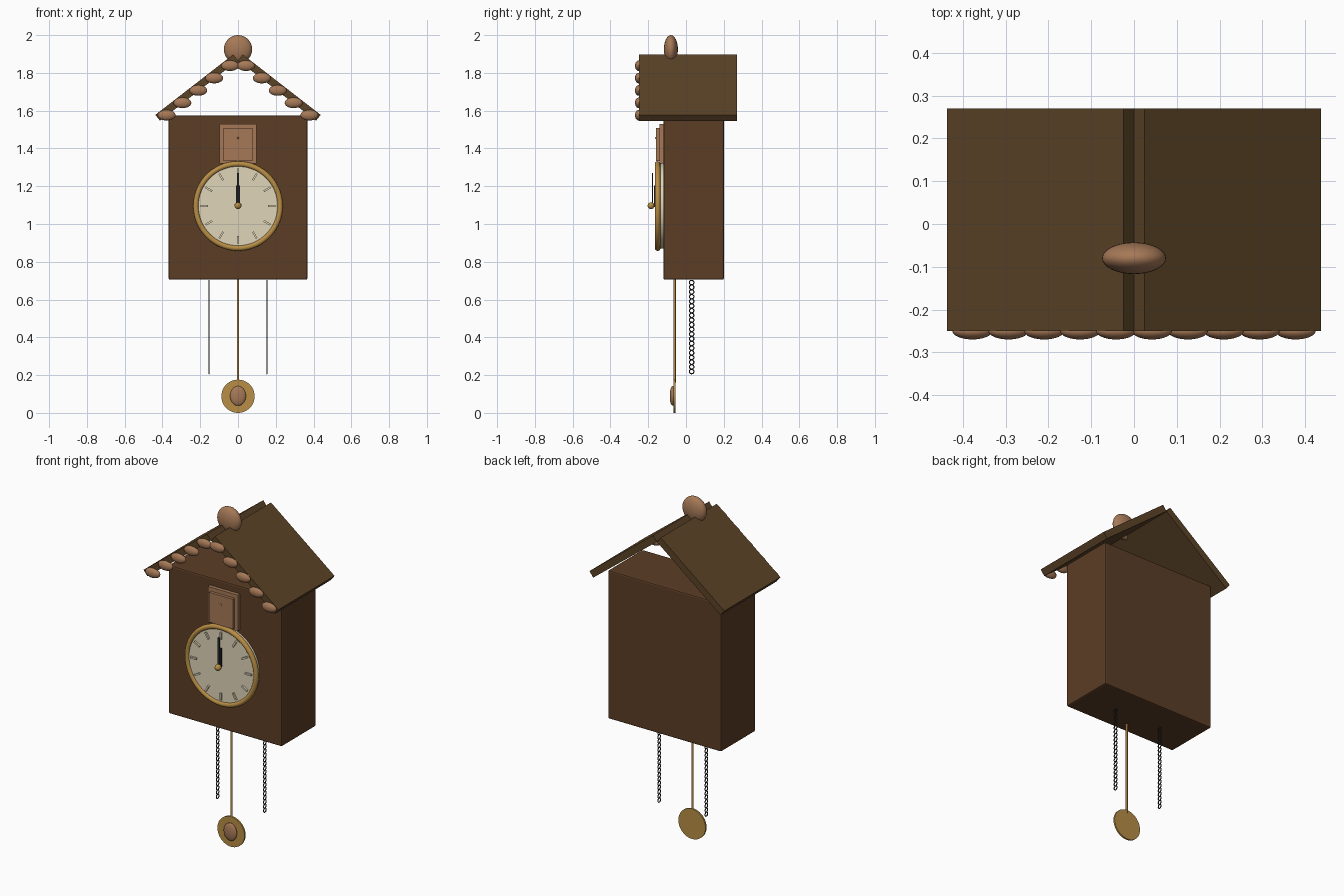
import bpy
import math
from mathutils import Vector

if "Cube" in bpy.data.objects:
    bpy.data.objects.remove(bpy.data.objects["Cube"], do_unlink=True)


def material(name, r, g, b):
    m = bpy.data.materials.new(name)
    m.use_nodes = True
    m.diffuse_color = (r, g, b, 1)
    m.node_tree.nodes["Principled BSDF"].inputs["Base Color"].default_value = (r, g, b, 1)
    return m


walnut = material("walnut case", 0.105, 0.047, 0.019)
roof_wood = material("roof wood", 0.105, 0.056, 0.02)
carved = material("carved light wood", 0.38, 0.19, 0.095)
brass = material("brass", 0.48, 0.27, 0.06)
cream = material("cream dial", 0.74, 0.66, 0.48)
iron = material("dark iron", 0.025, 0.025, 0.028)

FACING = (math.pi / 2, 0, 0)   # turns an axis along z to face the front


def finish(name, mat, smooth):
    ob = bpy.context.object
    ob.name = name
    ob.data.materials.append(mat)
    if smooth:
        bpy.ops.object.shade_smooth_by_angle(angle=math.radians(40))
    return ob


def box(name, loc, size, mat, rot=(0, 0, 0), bevel=0):
    bpy.ops.mesh.primitive_cube_add(size=1, location=loc, rotation=rot)
    ob = finish(name, mat, False)
    ob.scale = size
    if bevel:
        bpy.ops.object.transform_apply(location=False, rotation=False, scale=True)
        mod = ob.modifiers.new("soft edges", "BEVEL")
        mod.width, mod.segments = bevel, 2
    return ob


def ball(name, loc, radii, mat):
    bpy.ops.mesh.primitive_uv_sphere_add(segments=32, ring_count=16, location=loc)
    ob = finish(name, mat, True)
    ob.scale = radii
    return ob


def rod(name, loc, radius, depth, mat, rot=(0, 0, 0), sides=48):
    bpy.ops.mesh.primitive_cylinder_add(vertices=sides, radius=radius, depth=depth,
                                        location=loc, rotation=rot)
    return finish(name, mat, True)


def ring(name, loc, major, minor, mat, rot, segs):
    bpy.ops.mesh.primitive_torus_add(major_radius=major, minor_radius=minor, location=loc,
                                     rotation=rot, major_segments=segs[0], minor_segments=segs[1])
    return finish(name, mat, True)


# Case
box("case", (0, 0.04, 1.14), (0.735, 0.32, 0.87), walnut, bevel=0.008)

# Open gabled roof, carved beads along the front edges, finial on the ridge
PITCH = math.radians(37.8)
for side, word in ((1, "left"), (-1, "right")):
    box(f"{word}_roof_panel", (side * 0.219, 0.01, 1.722), (0.522, 0.52, 0.04),
        roof_wood, rot=(0, side * PITCH, 0))
    for i in range(5):
        ball(f"{word}_roof_bead_{i + 1}", (side * (0.042 + 0.084 * i), -0.25, 1.838 - 0.0655 * i),
             (0.047, 0.02, 0.028), carved)
ball("ridge_finial", (0, -0.08, 1.925), (0.075, 0.037, 0.075), carved)

# Small door above the dial
box("door_frame", (0, -0.13, 1.425), (0.195, 0.022, 0.21), carved)
box("door_leaf", (0, -0.148, 1.42), (0.155, 0.02, 0.175), carved)
ball("door_knob", (0, -0.159, 1.455), (0.005, 0.005, 0.005), carved)

# Dial with rim and hour marks
DIAL = Vector((0, -0.15, 1.095))
rod("dial", DIAL + Vector((0, 0.014, 0)), 0.225, 0.036, cream, FACING, 64)
ring("dial_rim", DIAL, 0.223, 0.0145, brass, FACING, (64, 12))
for hour in range(12):
    a = hour * math.tau / 12
    direction = Vector((math.sin(a), 0, math.cos(a)))
    box(f"hour_mark_{hour + 1}", DIAL + direction * 0.178 + Vector((0, -0.008, 0)),
        (0.01, 0.012, 0.04), cream, rot=(0, a, 0))

# Hands and their brass centre
box("hour_hand", (0, -0.167, 1.15), (0.02, 0.006, 0.11), iron)
box("minute_hand", (0, -0.178, 1.185), (0.011, 0.006, 0.17), iron)
rod("hand_spindle", (0, -0.168, 1.097), 0.006, 0.035, brass, FACING, 16)
ball("hand_cap", (0, -0.185, 1.097), (0.018, 0.018, 0.018), brass)

# Pendulum
rod("pendulum_rod", (0, -0.06, 0.44), 0.006, 0.56, brass, sides=16)
rod("pendulum_bob", (0, -0.06, 0.088), 0.088, 0.01, brass, FACING)
ball("bob_ornament", (0, -0.071, 0.09), (0.042, 0.015, 0.052), carved)

# Hanging chains of round links
for side, word in ((1, "left"), (-1, "right")):
    for i in range(20):
        ring(f"{word}_chain_link_{i + 1}", (side * 0.153, 0.03, 0.69 - 0.0248 * i),
             0.0118, 0.003, iron, (0, math.pi / 2, 0), (16, 6))
